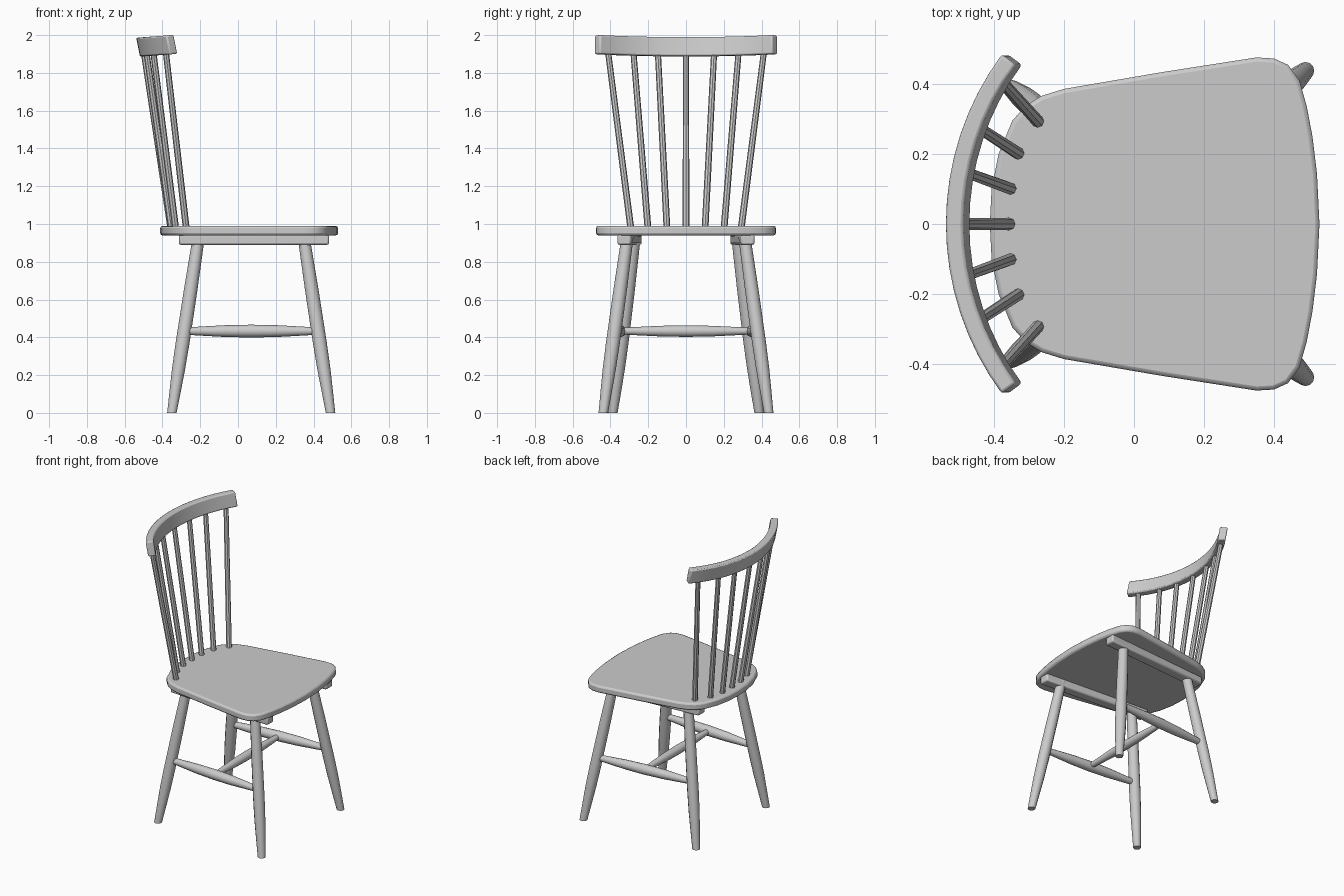
import bpy, bmesh, math
from mathutils import Vector

if "Cube" in bpy.data.objects:
    bpy.data.objects.remove(bpy.data.objects["Cube"])


def finish(bm, name, angle=40, bevel=0):
    bmesh.ops.recalc_face_normals(bm, faces=bm.faces)
    me = bpy.data.meshes.new(name)
    bm.to_mesh(me)
    bm.free()
    ob = bpy.data.objects.new(name, me)
    bpy.context.collection.objects.link(ob)
    bpy.ops.object.select_all(action='DESELECT')
    bpy.context.view_layer.objects.active = ob
    ob.select_set(True)
    if bevel:
        mod = ob.modifiers.new("bevel", 'BEVEL')
        mod.width, mod.segments = bevel, 2
        mod.limit_method = 'ANGLE'
        mod.angle_limit = math.radians(50)
    bpy.ops.object.shade_smooth_by_angle(angle=math.radians(angle))
    return ob


def skin(bm, rings):
    """Join equal closed rings of points and cap both ends."""
    loops = [[bm.verts.new(p) for p in r] for r in rings]
    n = len(loops[0])
    for a, b in zip(loops, loops[1:]):
        for i in range(n):
            j = (i + 1) % n
            bm.faces.new((a[i], a[j], b[j], b[i]))
    bm.faces.new(loops[0])
    bm.faces.new(loops[-1])


def rod(name, p0, p1, profile, sides=12, level=False):
    """Turned rod; profile is (fraction along, radius). level keeps ends horizontal."""
    p0, p1 = Vector(p0), Vector(p1)
    axis = Vector((0, 0, 1)) if level else (p1 - p0).normalized()
    u = axis.cross(Vector((0, 1, 0)) if abs(axis.y) < 0.9 else Vector((1, 0, 0))).normalized()
    v = axis.cross(u)
    rings = []
    for t, r in profile:
        c = p0.lerp(p1, t)
        rings.append([c + r * (u * math.cos(a) + v * math.sin(a))
                      for a in (2 * math.pi * i / sides for i in range(sides))])
    bm = bmesh.new()
    skin(bm, rings)
    return finish(bm, name)


# Seat: one half outline, mirrored across y
half = [(.53, 0), (.523, .143), (.51, .25), (.494, .335), (.473, .41), (.44, .455),
        (.40, .473), (.35, .476), (.08, .434), (-.2, .386), (-.265, .366),
        (-.31, .338), (-.348, .295), (-.387, .2), (-.407, .1), (-.412, 0)]
outline = half + [(x, -y) for x, y in half[-2:0:-1]]
bm = bmesh.new()
skin(bm, [[(x, y, z) for x, y in outline] for z in (.94, .99)])
finish(bm, "seat", 60, .012)

# Legs, seat rails and side stretchers, on both sides
leg_profile = [(0, .025), (.12, .030), (.25, .035), (.4, .037), (.7, .036), (1, .032)]
stretcher_profile = [(0, .019), (.1, .023), (.3, .031), (.5, .034), (.7, .031), (.9, .023), (1, .019)]
for side, s in (("right", 1), ("left", -1)):
    rod(f"front_leg_{side}", (.49, s * .438, 0), (.348, s * .31, .93), leg_profile, level=True)
    rod(f"back_leg_{side}", (-.35, s * .387, 0), (-.208, s * .272, .93), leg_profile, level=True)
    rod(f"side_stretcher_{side}", (-.284, s * .333, .433), (.424, s * .378, .433), stretcher_profile)
    bm = bmesh.new()
    rings = []
    for x, y in ((-.313, .27), (.482, .327)):
        rings.append([(x, s * (y + dy), z) for dy, z in
                      ((-.036, .89), (.036, .89), (.036, .945), (-.036, .945))])
    skin(bm, rings)
    finish(bm, f"seat_rail_{side}", 40, .01)

# Cross stretcher
rod("cross_stretcher", (.07, -.355, .433), (.07, .355, .433),
    [(t, r * .9) for t, r in stretcher_profile])

# Crest rail: arc sweep, leaning back with slightly raised ends
bm = bmesh.new()
rings = []
section = [(.765, 0), (.815, 0), (.815, .1), (.765, .1)]
for i in range(17):
    a = math.radians(-36.5 + 73 * i / 16)
    ring = []
    for r, h in section:
        x = .28 - r * math.cos(a)
        ring.append((x + .016 - .2 * h, r * math.sin(a), 1.886 + h + .075 * (x + .535)))
    rings.append(ring)
skin(bm, rings)
finish(bm, "crest_rail", 40, .008)

# Back spindles, fanning out from seat to crest rail
feet = [(-.353, 0, 0), (-.35, .1, .15), (-.328, .2, .28), (-.272, .29, .415)]
for i, (x, y, top_y) in enumerate(feet):
    for s in ((1, -1) if i else (1,)):
        top_x = .28 - math.sqrt(.79 ** 2 - top_y ** 2) + .008
        rod(f"spindle_{i}_{'right' if s > 0 else 'left'}", (x, s * y, .96),
            (top_x, s * top_y, 1.93), [(0, .018), (1, .016)], 8)
